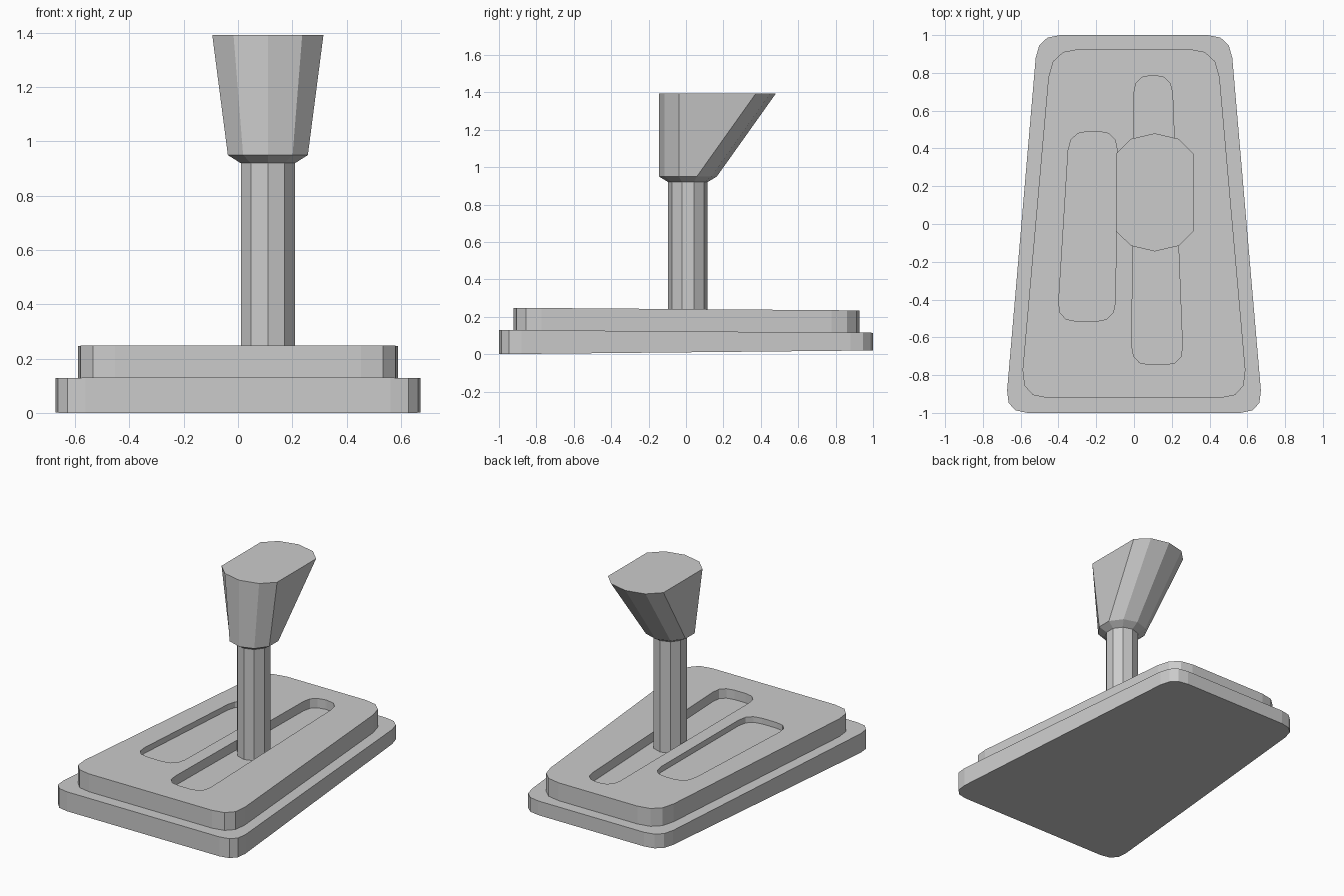
import bpy, bmesh, math
from mathutils import Vector

if "Cube" in bpy.data.objects:
    bpy.data.objects.remove(bpy.data.objects["Cube"])


def rounded(corners, r, seg=3):
    """Outline of a polygon with curved corners."""
    pts, n = [], len(corners)
    for i in range(n):
        c = Vector(corners[i])
        a = c + (Vector(corners[i - 1]) - c).normalized() * r
        b = c + (Vector(corners[(i + 1) % n]) - c).normalized() * r
        for k in range(seg + 1):
            t = k / seg
            pts.append(a * (1 - t) ** 2 + c * 2 * t * (1 - t) + b * t * t)
    return pts


def loft(name, rings):
    """Skin a list of equal-length rings and cap both ends."""
    bm = bmesh.new()
    vs = [[bm.verts.new(p) for p in ring] for ring in rings]
    n = len(vs[0])
    for lo, hi in zip(vs, vs[1:]):
        for i in range(n):
            j = (i + 1) % n
            bm.faces.new((lo[i], lo[j], hi[j], hi[i]))
    bm.faces.new(vs[0][::-1])
    bm.faces.new(vs[-1])
    bmesh.ops.recalc_face_normals(bm, faces=bm.faces)
    me = bpy.data.meshes.new(name)
    bm.to_mesh(me)
    bm.free()
    ob = bpy.data.objects.new(name, me)
    bpy.context.collection.objects.link(ob)
    return ob


def slab(name, outline, bottom, top):
    """Extruded outline; bottom and top are (z at y=0, slope along y)."""
    return loft(name, [[(p.x, p.y, z + s * p.y) for p in outline]
                       for z, s in (bottom, top)])


TILT = -0.0075

# Stepped tapered base
slab("base_plate", rounded([(-0.682, -1), (0.682, -1), (0.51, 1), (-0.51, 1)], 0.12),
     (0.01, 0.01), (0.122, TILT))
upper = slab("upper_plate",
             rounded([(-0.603, -0.922), (0.603, -0.922), (0.44, 0.927), (-0.44, 0.927)], 0.15),
             (0.115, TILT), (0.241, TILT))

# Two slots recessed into the upper plate
slots = [
    ("lever_slot_cutter", [(-0.012, -0.745), (0.26, -0.745), (0.2, 0.787), (0, 0.787)], 0.095, 0.178),
    ("side_slot_cutter", [(-0.405, -0.515), (-0.1, -0.515), (-0.088, 0.49), (-0.342, 0.49)], 0.1, 0.203),
]
for name, corners, r, floor in slots:
    cutter = slab(name, rounded(corners, r), (floor, TILT), (0.4, 0))
    cutter.hide_render = True
    cutter.hide_viewport = True
    mod = upper.modifiers.new(name, 'BOOLEAN')
    mod.operation = 'DIFFERENCE'
    mod.solver = 'EXACT'
    mod.object = cutter


def ring(r, z, widen=1.0, stretch=0.0):
    """Ten-sided ring, its back half pushed backwards by stretch."""
    out = []
    for i in range(10):
        a = -math.pi / 2 + i * math.tau / 10
        y = r * math.sin(a)
        out.append((0.11 + r * widen * math.cos(a), 0.01 + y + (stretch if y > 0 else 0), z))
    return out


# Lever shaft and slanted handle
loft("lever_shaft", [ring(0.105, 0.15), ring(0.105, 0.92)])
loft("lever_handle", [ring(0.105, 0.92), ring(0.155, 0.95), ring(0.155, 1.393, 1.39, 0.315)])
